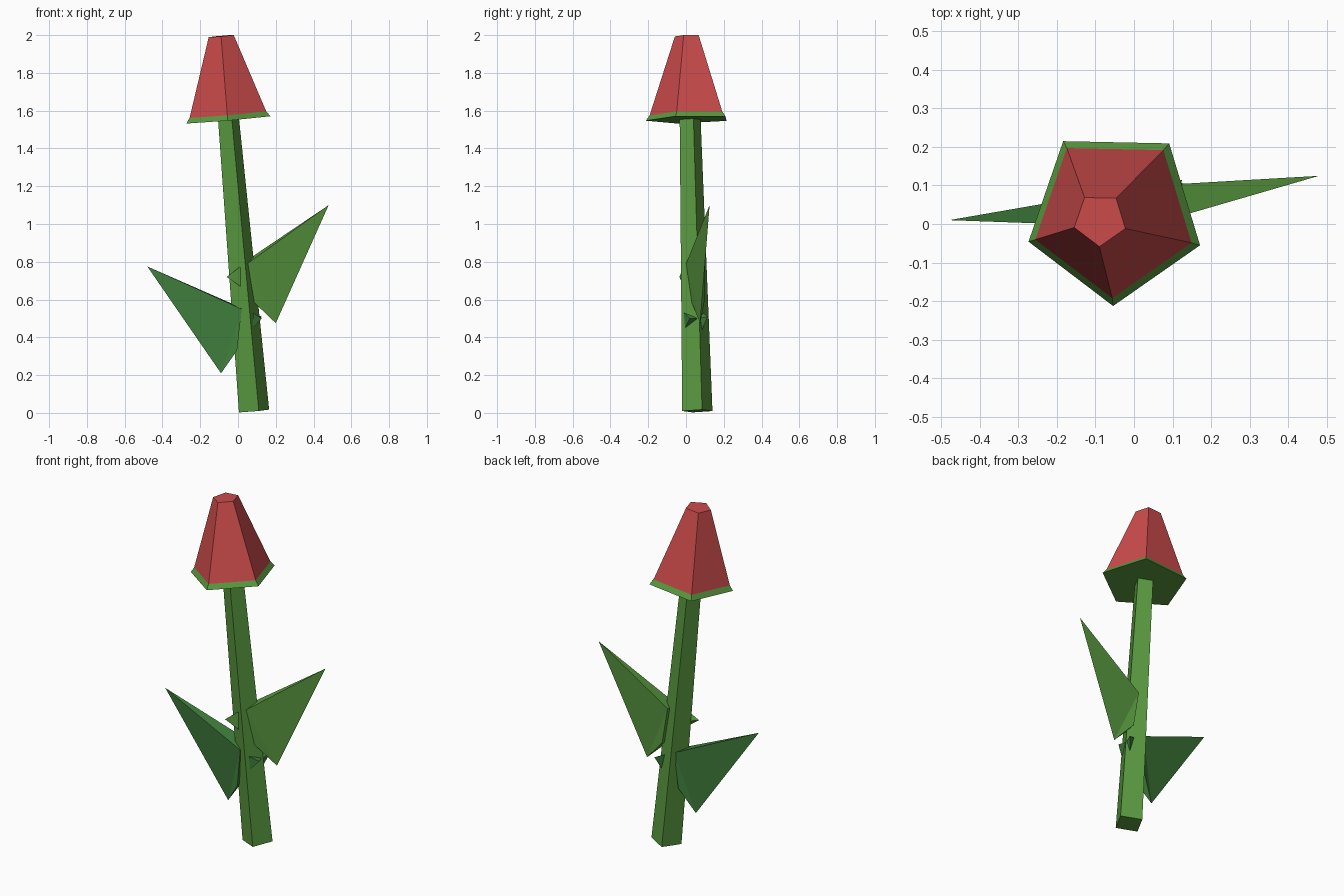
import bpy, bmesh, math
from mathutils import Vector

if "Cube" in bpy.data.objects:
    bpy.data.objects.remove(bpy.data.objects["Cube"])


def material(name, rgb):
    m = bpy.data.materials.new(name)
    m.diffuse_color = (*rgb, 1)
    m.use_nodes = True
    m.node_tree.nodes["Principled BSDF"].inputs["Base Color"].default_value = m.diffuse_color
    return m


RED = material("petal red", (0.60, 0.07, 0.07))
GREEN = material("stem green", (0.102, 0.325, 0.051))
DARK = material("leaf green", (0.054, 0.225, 0.047))

# The whole flower leans along one axis
BASE = Vector((0.085, 0.06, 0.01))
AXIS = Vector((-0.135, -0.038, 1.545)).normalized()
U = Vector((1, 0, -AXIS.x / AXIS.z)).normalized()
V = AXIS.cross(U)


def finish(name, bm, mat):
    bmesh.ops.recalc_face_normals(bm, faces=bm.faces[:])
    me = bpy.data.meshes.new(name)
    bm.to_mesh(me)
    bm.free()
    me.materials.append(mat)
    ob = bpy.data.objects.new(name, me)
    bpy.context.collection.objects.link(ob)
    return ob


def frustum(name, sides, angle, z0, r0, z1, r1, mat):
    """Tapered prism around the leaning axis between two heights."""
    bm = bmesh.new()
    rings = []
    for z, r in ((z0, r0), (z1, r1)):
        c = BASE + AXIS * ((z - BASE.z) / AXIS.z)
        ring = []
        for i in range(sides):
            a = math.radians(angle) + math.tau * i / sides
            ring.append(bm.verts.new(c + U * r * math.cos(a) + V * r * math.sin(a)))
        rings.append(ring)
    low, high = rings
    bm.faces.new(low)
    bm.faces.new(high)
    for i in range(sides):
        j = (i + 1) % sides
        bm.faces.new((low[i], low[j], high[j], high[i]))
    finish(name, bm, mat)


def wedge_leaf(name, tip, low, front, back, mat):
    """Leaf thick at the stem, sharp along its outer edge."""
    bm = bmesh.new()
    t, c = bm.verts.new(tip), bm.verts.new(low)
    a, b = [bm.verts.new(p) for p in front]
    d, e = [bm.verts.new(p) for p in back]
    for f in ((t, a, c), (a, b, c), (t, c, d), (d, c, e),
              (t, d, a), (a, d, e, b), (b, e, c)):
        bm.faces.new(f)
    finish(name, bm, mat)


def thorn(name, tip, base, mat):
    bm = bmesh.new()
    t = bm.verts.new(tip)
    b = [bm.verts.new(p) for p in base]
    bm.faces.new(b)
    for i in range(3):
        bm.faces.new((b[i], b[(i + 1) % 3], t))
    finish(name, bm, mat)


# Stem, cup under the bloom, closed bloom
frustum("stem", 4, 17.3, 0.01, 0.084, 1.56, 0.058, GREEN)
frustum("cup", 5, -91.2, 1.553, 0.235, 1.581, 0.214, GREEN)
frustum("bloom", 5, -91.2, 1.581, 0.214, 1.995, 0.070, RED)

# Leaves
wedge_leaf("right_leaf", (0.48, 0.125, 1.10), (0.20, 0.075, 0.475),
           ((0.05, 0.0, 0.79), (0.085, 0.03, 0.585)),
           ((0.05, 0.10, 0.81), (0.085, 0.10, 0.60)), GREEN)
wedge_leaf("left_leaf", (-0.48, 0.01, 0.775), (-0.09, 0.037, 0.21),
           ((0.02, -0.008, 0.55), (-0.005, 0.0, 0.33)),
           ((0.01, 0.095, 0.56), (-0.005, 0.08, 0.35)), DARK)

# Thorns
thorn("upper_thorn", (-0.06, -0.035, 0.72),
      ((0.012, -0.012, 0.775), (0.012, -0.012, 0.67), (-0.02, 0.04, 0.73)), GREEN)
thorn("front_thorn", (0.125, 0.02, 0.50),
      ((0.078, -0.012, 0.53), (0.08, -0.005, 0.45), (0.108, 0.065, 0.50)), DARK)
thorn("back_thorn", (0.125, 0.115, 0.51),
      ((0.075, 0.09, 0.53), (0.112, 0.075, 0.50), (0.10, 0.085, 0.44)), DARK)
